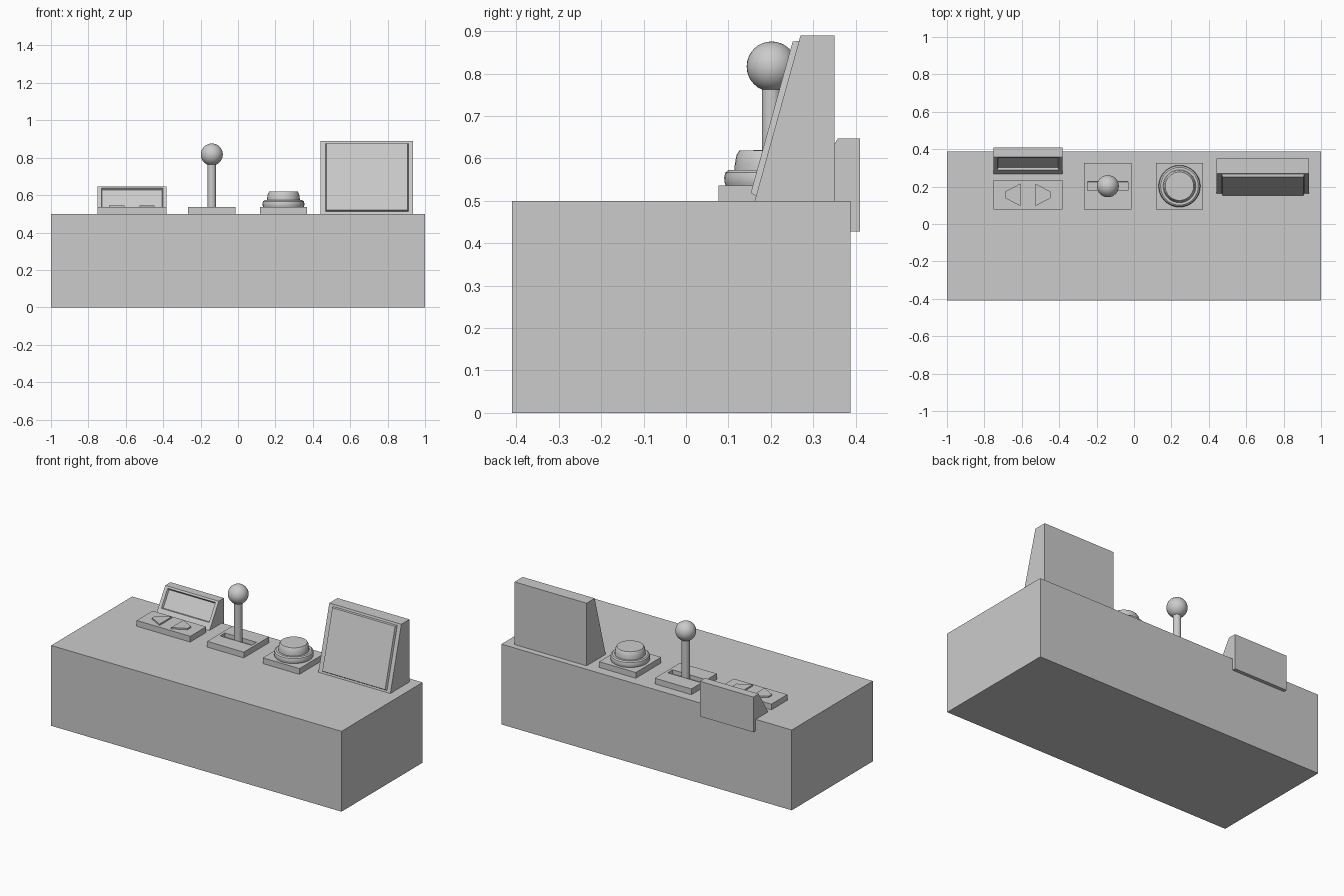
import bpy, bmesh, math
from mathutils import Vector

if "Cube" in bpy.data.objects:
    bpy.data.objects.remove(bpy.data.objects["Cube"])


def finish(name, bm, smooth=False):
    bmesh.ops.recalc_face_normals(bm, faces=bm.faces[:])
    me = bpy.data.meshes.new(name)
    bm.to_mesh(me)
    bm.free()
    ob = bpy.data.objects.new(name, me)
    bpy.context.collection.objects.link(ob)
    if smooth:
        bpy.ops.object.select_all(action='DESELECT')
        ob.select_set(True)
        bpy.context.view_layer.objects.active = ob
        bpy.ops.object.shade_smooth_by_angle(angle=math.radians(35))
    return ob


def prism(points, direction):
    """Extrude a flat outline along a direction."""
    bm = bmesh.new()
    f = bm.faces.new([bm.verts.new(p) for p in points])
    r = bmesh.ops.extrude_face_region(bm, geom=[f], use_keep_orig=True)
    vs = [g for g in r['geom'] if isinstance(g, bmesh.types.BMVert)]
    bmesh.ops.translate(bm, verts=vs, vec=direction)
    bmesh.ops.recalc_face_normals(bm, faces=bm.faces[:])
    return bm


def box(x0, x1, y0, y1, z0, z1):
    return prism([(x0, y0, z0), (x1, y0, z0), (x1, y1, z0), (x0, y1, z0)],
                 (0, 0, z1 - z0))


def panel(bm, facing, place, slant, depth):
    """Inset the face looking along 'facing', then raise or sink it."""
    bm.normal_update()
    face = max(bm.faces, key=lambda f: f.normal.dot(Vector(facing)))
    n = face.normal.copy()
    c = face.calc_center_median()
    bmesh.ops.inset_individual(bm, faces=[face], thickness=0.005)
    for v in face.verts:
        v.co = place(v.co.x > c.x, v.co.y > c.y)
    if slant:
        bmesh.ops.inset_individual(bm, faces=[face], thickness=slant)
    else:
        r = bmesh.ops.extrude_discrete_faces(bm, faces=[face])
        face = r['faces'][0]
        bmesh.ops.remove_doubles(bm, verts=[], dist=0)
    for v in face.verts:
        v.co += n * depth


def screen(name, x0, x1, low, high, back, px, pz, depth):
    """Wedge housing with a sloping front that carries a display."""
    (y0, z0), (y1, z1) = low, high
    bm = prism([(x0, y0, z0), (x0, y1, z1), (x0, back, z1), (x0, back, z0)],
               (x1 - x0, 0, 0))

    def place(right, upper):
        z = pz[upper]
        return Vector((px[right], y0 + (y1 - y0) * (z - z0) / (z1 - z0), z))
    panel(bm, (0, -1, 0.1), place, 0.007, depth)
    finish(name, bm)


def lathe(name, x, y, profile, seg=32):
    bm = bmesh.new()
    vs = [bm.verts.new((x + r, y, z)) for r, z in profile]
    es = [bm.edges.new(p) for p in zip(vs, vs[1:])]
    bmesh.ops.spin(bm, geom=vs + es, cent=(x, y, 0), axis=(0, 0, 1),
                   angle=math.tau, steps=seg, use_duplicate=False)
    bmesh.ops.remove_doubles(bm, verts=bm.verts[:], dist=1e-5)
    finish(name, bm, True)


TOP, PLATE = 0.5, 0.536

# console body
finish("console_body", box(-1, 1, -0.41, 0.388, 0, TOP))

# large raised display and small sunken display
screen("large_screen", 0.44, 0.936, (0.162, TOP), (0.27, 0.89), 0.35,
       (0.469, 0.911), (0.511, 0.877), 0.014)
screen("small_screen", -0.752, -0.383, (0.222, 0.428), (0.358, 0.647), 0.41,
       (-0.731, -0.402), (0.536, 0.637), -0.012)

# arrow button plate with two mirrored arrows
finish("arrow_plate", box(-0.752, -0.383, 0.077, 0.234, TOP, PLATE))
for name, s in (("left_arrow", -1), ("right_arrow", 1)):
    cx = -0.5675
    pts = [(0.04, -0.06), (0.122, -0.017), (0.122, 0.017), (0.04, 0.06)]
    finish(name, prism([(cx + s * a, 0.156 + b, PLATE - 0.005) for a, b in pts],
                       (0, 0, 0.014)))

# lever plate with slot
bm = box(-0.266, -0.014, 0.077, 0.327, TOP, PLATE)
panel(bm, (0, 0, 1),
      lambda r, u: Vector(((-0.248, -0.032)[r], (0.178, 0.226)[u], PLATE)),
      0.0005, -0.025)
finish("lever_plate", bm)

# lever rod and ball knob
lathe("lever_rod", -0.14, 0.202,
      [(0, TOP + 0.005), (0.023, TOP + 0.005), (0.023, 0.78), (0, 0.78)])
R, zc = 0.059, 0.817
lathe("lever_knob", -0.14, 0.202,
      [(R * math.sin(a), zc - R * math.cos(a))
       for a in (math.pi * i / 16 for i in range(17))])

# push button plate, rounded collar and cap
finish("button_plate", box(0.117, 0.369, 0.077, 0.327, TOP, PLATE))
lathe("button_collar", 0.243, 0.202,
      [(0, 0.53), (0.106, 0.53), (0.111, 0.543), (0.112, 0.556),
       (0.109, 0.567), (0.101, 0.573), (0.08, 0.573), (0, 0.573)])
lathe("button_cap", 0.243, 0.202,
      [(0, 0.565), (0.088, 0.565), (0.087, 0.585), (0.083, 0.608),
       (0.076, 0.619), (0, 0.62)])
